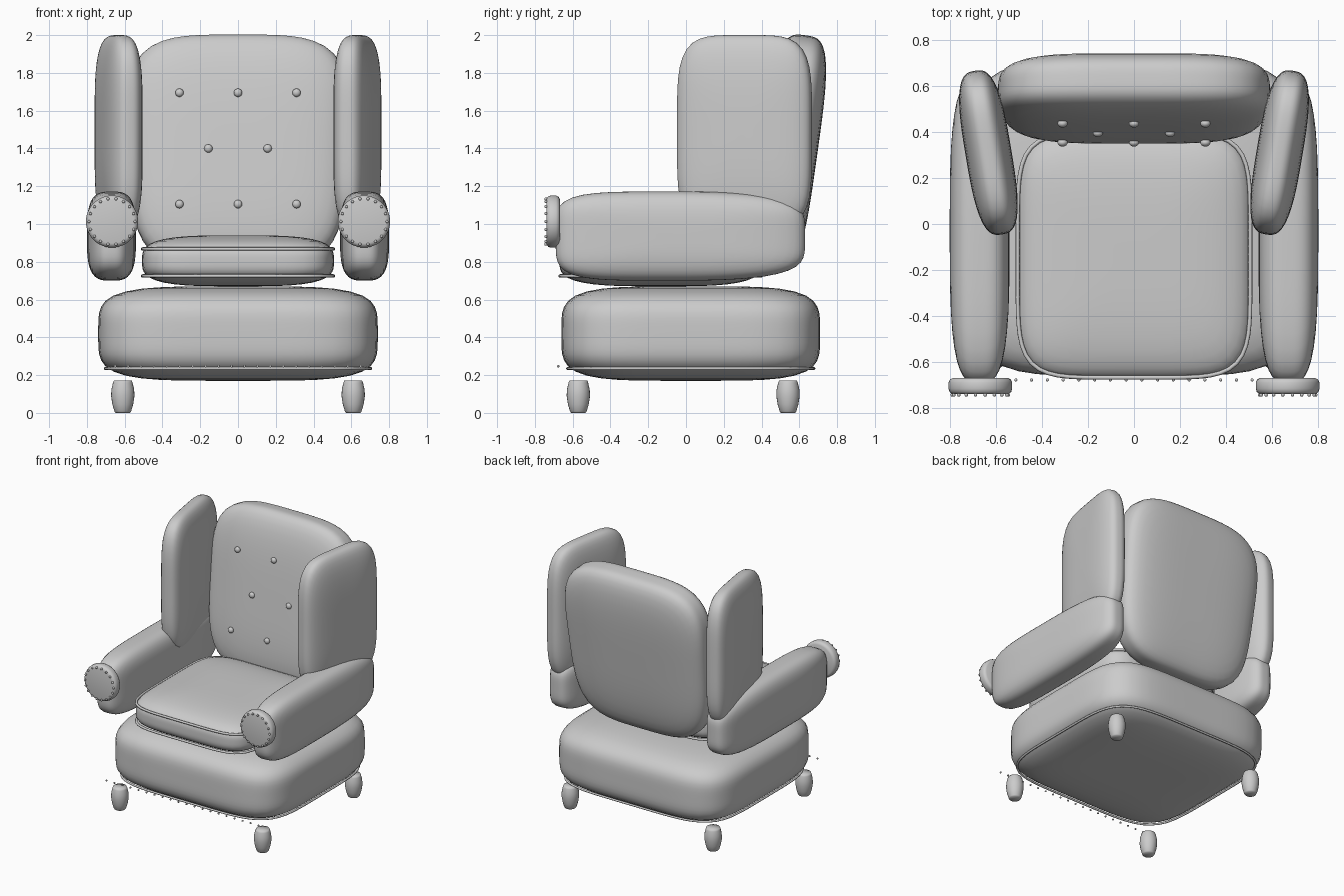
import bpy, bmesh
from math import cos, sin, pi, radians
from mathutils import Vector, Matrix

if "Cube" in bpy.data.objects:
    bpy.data.objects.remove(bpy.data.objects["Cube"])


def finish(name, bm, smooth=True):
    bmesh.ops.recalc_face_normals(bm, faces=bm.faces)
    for f in bm.faces:
        f.smooth = smooth
    me = bpy.data.meshes.new(name)
    bm.to_mesh(me)
    bm.free()
    ob = bpy.data.objects.new(name, me)
    bpy.context.collection.objects.link(ob)
    return ob


def squircle(a, n):
    """Point on a unit superellipse of exponent n."""
    c, s = cos(a), sin(a)
    k = (abs(c) ** n + abs(s) ** n) ** (-1 / n)
    return c * k, s * k


def lathe(bm, rings):
    """Skin rings of equal length and close both ends."""
    loops = [[bm.verts.new(p) for p in r] for r in rings]
    count = len(loops[0])
    for a, b in zip(loops, loops[1:]):
        for i in range(count):
            j = (i + 1) % count
            bm.faces.new((a[i], a[j], b[j], b[i]))
    for lp in (loops[0], loops[-1]):
        mid = bm.verts.new(sum((v.co for v in lp), Vector()) / count)
        for i in range(count):
            bm.faces.new((lp[i], lp[(i + 1) % count], mid))


def cushion(name, half, loc, n, m, axis='z', rot=(0, 0, 0), tweak=None):
    """Padded slab: outline exponent n, edge exponent m, thin along axis."""
    bm = bmesh.new()
    rings, steps, around = [], 30, 72
    for i in range(1, steps):
        r, w = squircle(-pi / 2 + pi * i / steps, m)
        ring = []
        for j in range(around):
            u, v = squircle(2 * pi * j / around, n)
            u, v = u * r, v * r
            p = Vector({'z': (u, v, w), 'y': (u, w, v), 'x': (w, u, v)}[axis])
            if tweak:
                p = tweak(p)
            ring.append(Vector((p.x * half[0], p.y * half[1], p.z * half[2])))
        rings.append(ring)
    lathe(bm, rings)
    ob = finish(name, bm)
    ob.location = loc
    ob.rotation_euler = [radians(a) for a in rot]
    return ob


def piping(name, hx, hy, loc, n, depth):
    cu = bpy.data.curves.new(name, 'CURVE')
    cu.dimensions = '3D'
    cu.bevel_depth = depth
    cu.bevel_resolution = 2
    sp = cu.splines.new('POLY')
    sp.points.add(95)
    sp.use_cyclic_u = True
    for i, pt in enumerate(sp.points):
        u, v = squircle(2 * pi * i / 96, n)
        pt.co = (u * hx, v * hy, 0, 1)
    ob = bpy.data.objects.new(name, cu)
    ob.location = loc
    bpy.context.collection.objects.link(ob)


def studs(name, points, r, squash=1.0, seg=10):
    bm = bmesh.new()
    for p in points:
        mat = Matrix.Translation(p) @ Matrix.Diagonal((1, squash, 1, 1))
        bmesh.ops.create_uvsphere(bm, u_segments=seg, v_segments=seg // 2 + 2,
                                  radius=r, matrix=mat)
    finish(name, bm)


# Base with bottom piping and nail row
cushion("base", (0.74, 0.685, 0.25), (0, 0.025, 0.42), 5, 4.3)
piping("base_piping", 0.703, 0.652, (0, 0.025, 0.235), 5, 0.008)
studs("base_nails", [(-0.65 + 1.3 * i / 19, -0.677, 0.247) for i in range(20)], 0.007)

# Seat cushion with two piping lines
cushion("seat_cushion", (0.508, 0.535, 0.135), (0, -0.135, 0.805), 5.5, 3.4)
for nm, z in (("lower", 0.725), ("upper", 0.868)):
    piping("seat_piping_" + nm, 0.505, 0.532, (0, -0.135, z), 5.5, 0.009)

# Leaning backrest, slightly narrower at the bottom
cushion("backrest", (0.60, 0.15, 0.625), (0, 0.545, 1.38), 3.9, 3.6, 'y', (-8, 0, 0),
        lambda p: Vector((p.x * (0.97 + 0.05 * p.z), p.y, p.z)))
pts = [(x, z) for z in (1.105, 1.695) for x in (-0.31, 0, 0.31)]
pts += [(-0.157, 1.4), (0.157, 1.4)]
studs("back_buttons", [(x, 0.395 + 0.14 * (z - 1.4), z) for x, z in pts], 0.022, 0.8, 16)


def arm_taper(p):
    return Vector((p.x, p.y, p.z * (1 - 0.14 * max(0, p.y) ** 2)))


# Turned leg outline: radius, height
leg_profile = [(0.038, 0), (0.044, 0.008), (0.055, 0.045), (0.062, 0.09),
               (0.06, 0.125), (0.052, 0.16), (0.047, 0.172)]

for s, side in ((-1, "left"), (1, "right")):
    # Wing and arm
    cushion("wing_" + side, (0.10, 0.36, 0.515), (0.632 * s, 0.31, 1.485),
            4.5, 3, 'x', (0, 0, -9.5 * s))
    cushion("arm_" + side, (0.13, 0.66, 0.236), (0.67 * s, -0.03, 0.936),
            4.8, 3.3, 'x', tweak=arm_taper)

    # Round arm front with nail ring
    bm = bmesh.new()
    disc = [(0.118, -0.668), (0.132, -0.675), (0.138, -0.688), (0.138, -0.715),
            (0.134, -0.729), (0.124, -0.737), (0.115, -0.739)]
    lathe(bm, [[Vector((0.667 * s + r * cos(a), y, 1.013 + r * sin(a)))
                for a in (2 * pi * i / 48 for i in range(48))] for r, y in disc])
    finish("arm_front_" + side, bm)
    studs("arm_nails_" + side,
          [(0.667 * s + 0.122 * cos(2 * pi * i / 18), -0.742,
            1.013 + 0.122 * sin(2 * pi * i / 18)) for i in range(18)], 0.008)

    # Legs
    for y, end in ((-0.57, "front"), (0.54, "back")):
        bm = bmesh.new()
        lathe(bm, [[Vector((0.61 * s + r * cos(a), y + r * sin(a), z))
                    for a in (2 * pi * i / 24 for i in range(24))] for r, z in leg_profile])
        finish(f"{end}_leg_{side}", bm)
